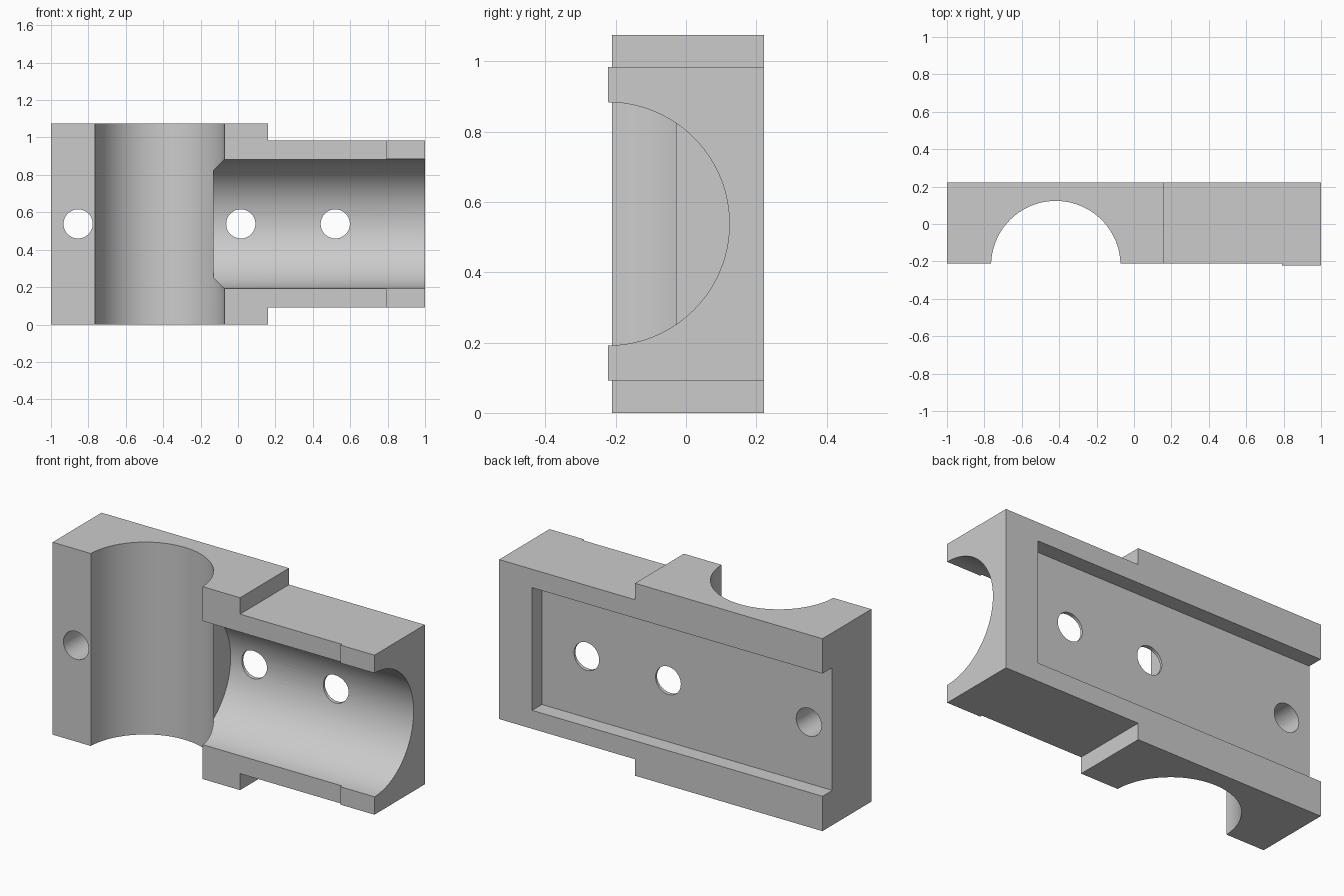
import bpy
import bmesh
from math import radians
from mathutils import Matrix, Vector

if "Cube" in bpy.data.objects:
    bpy.data.objects.remove(bpy.data.objects["Cube"], do_unlink=True)

HEIGHT, MID_Z = 1.076, 0.538
FRONT, BACK = -0.2225, 0.2225
BORE_R, HOLE_R = 0.346, 0.078

grey = bpy.data.materials.new("plain grey")
grey.use_nodes = True
colour = (0.6, 0.6, 0.6, 1)
grey.diffuse_color = colour
grey.node_tree.nodes["Principled BSDF"].inputs["Base Color"].default_value = colour


def finish(name, bm):
    bmesh.ops.recalc_face_normals(bm, faces=bm.faces)
    mesh = bpy.data.meshes.new(name)
    bm.to_mesh(mesh)
    bm.free()
    mesh.materials.append(grey)
    obj = bpy.data.objects.new(name, mesh)
    bpy.context.collection.objects.link(obj)
    return obj


def box(name, low, high):
    low, high = Vector(low), Vector(high)
    bm = bmesh.new()
    size = Matrix.Diagonal((high - low).to_4d())
    bmesh.ops.create_cube(bm, size=1, matrix=Matrix.Translation((low + high) / 2) @ size)
    return finish(name, bm)


def rod(name, start, end, radius, sides):
    start, end = Vector(start), Vector(end)
    axis = end - start
    turn = axis.to_track_quat("Z", "Y").to_matrix().to_4x4()
    bm = bmesh.new()
    bmesh.ops.create_cone(bm, cap_ends=True, segments=sides, radius1=radius, radius2=radius,
                          depth=axis.length, matrix=Matrix.Translation((start + end) / 2) @ turn)
    return finish(name, bm)


# Stepped T-shaped block, extruded from front to back
half = [(-1, 0), (0.16, 0), (0.16, 0.092), (1, 0.092)]
outline = half + [(x, HEIGHT - z) for x, z in reversed(half)]
bm = bmesh.new()
face = bm.faces.new([bm.verts.new((x, FRONT, z)) for x, z in outline])
new = bmesh.ops.extrude_face_region(bm, geom=[face])["geom"]
bmesh.ops.translate(bm, vec=(0, BACK - FRONT, 0),
                    verts=[v for v in new if isinstance(v, bmesh.types.BMVert)])
body = finish("clamp_half_body", bm)

cutters = [
    # Front face set back, leaving the raised lip at the end
    box("front_relief", (-1.5, -0.5, -0.5), (0.79, -0.21, 1.5)),
    # Vertical and horizontal half bores
    rod("vertical_bore", (-0.418, FRONT, -0.5), (-0.418, FRONT, 1.5), BORE_R, 96),
    rod("horizontal_bore", (-0.132, FRONT, MID_Z), (1.5, FRONT, MID_Z), BORE_R, 96),
    # Slot in the back, open at one end
    box("back_slot", (-1.5, 0.136, 0.195), (0.796, 0.5, HEIGHT - 0.195)),
]
# Bolt holes
for x in (-0.855, 0.015, 0.52):
    cutters.append(rod("bolt_hole", (x, -0.5, MID_Z), (x, 0.5, MID_Z), HOLE_R, 48))

bpy.ops.object.select_all(action="DESELECT")
body.select_set(True)
bpy.context.view_layer.objects.active = body
for cutter in cutters:
    mod = body.modifiers.new(cutter.name, "BOOLEAN")
    mod.operation = "DIFFERENCE"
    mod.solver = "EXACT"
    mod.object = cutter
    bpy.ops.object.modifier_apply(modifier=mod.name)
    bpy.data.objects.remove(cutter, do_unlink=True)

bpy.ops.object.shade_smooth_by_angle(angle=radians(20))
